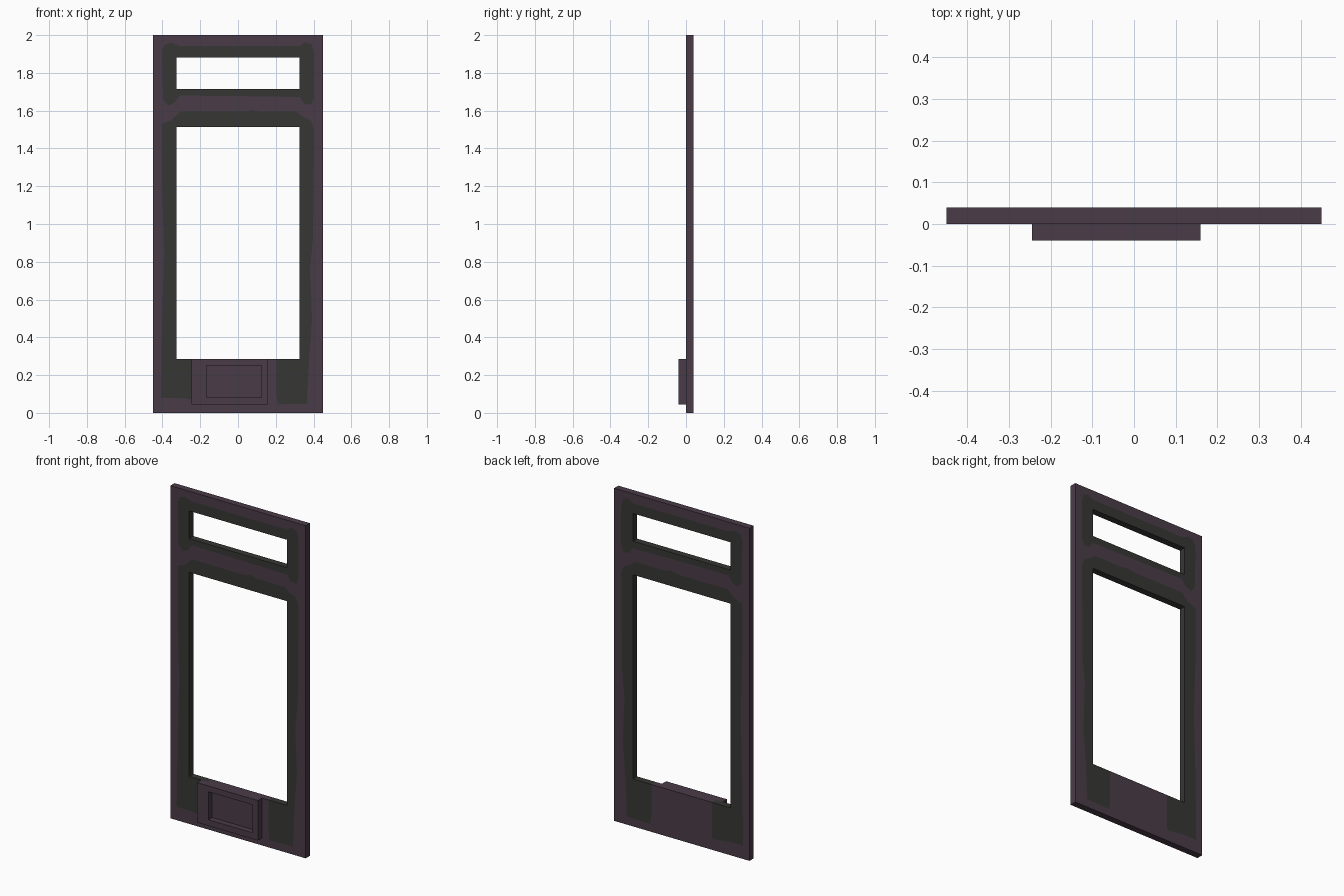
import bpy, bmesh
from mathutils import Vector
from mathutils.geometry import delaunay_2d_cdt

if "Cube" in bpy.data.objects:
    bpy.data.objects.remove(bpy.data.objects["Cube"])


def make_material(name, rgb):
    m = bpy.data.materials.new(name)
    m.diffuse_color = (*rgb, 1)
    m.use_nodes = True
    m.node_tree.nodes["Principled BSDF"].inputs["Base Color"].default_value = m.diffuse_color
    return m


PLUM = make_material("dark_plum_paint", (0.068, 0.045, 0.066))
GREY = make_material("worn_grey", (0.037, 0.038, 0.035))


def rect(x0, x1, z0, z1):
    return [(x0, z0), (x1, z0), (x1, z1), (x0, z1)]


def ccw(loop):
    area = sum(a[0] * b[1] - b[0] * a[1] for a, b in zip(loop, loop[1:] + loop[:1]))
    return loop if area > 0 else loop[::-1]


def new_object(name, bm, mats):
    me = bpy.data.meshes.new(name)
    bm.to_mesh(me)
    bm.free()
    for m in mats:
        me.materials.append(m)
    ob = bpy.data.objects.new(name, me)
    bpy.context.collection.objects.link(ob)
    return ob


# Door outline, two window openings, and the worn patches around them
outer = rect(-.45, .45, 0, 2)
holes = [rect(-.325, .325, 1.715, 1.882), rect(-.325, .325, .285, 1.513)]
worn_upper = [
    (-.403, 1.915), (-.387, 1.95), (-.35, 1.96), (-.31, 1.943), (.328, 1.943),
    (.355, 1.963), (.392, 1.95), (.403, 1.9), (.403, 1.67), (.387, 1.632),
    (.35, 1.637), (.328, 1.672), (.01, 1.677), (-.307, 1.68), (-.334, 1.643),
    (-.371, 1.627), (-.397, 1.66)]
worn_lower = [
    (-.408, .08), (-.403, .44), (-.392, .86), (-.403, 1.24), (-.403, 1.53),
    (-.35, 1.553), (-.307, 1.595), (.04, 1.595), (.08, 1.605), (.117, 1.595),
    (.313, 1.595), (.34, 1.57), (.387, 1.548), (.403, 1.5), (.397, .92),
    (.382, .76), (.392, .49), (.376, .28), (.366, .048), (.21, .045),
    (.202, .1), (.202, .285), (-.202, .285), (-.202, .07), (-.25, .07), (-.31, .08)]

verts, loops = [], []
for loop in [outer, worn_upper, worn_lower] + holes:
    loops.append(list(range(len(verts), len(verts) + len(loop))))
    verts += [Vector(p) for p in ccw(loop)]
pts, _, tris, _, _, origin = delaunay_2d_cdt(verts, [], loops, 0, 1e-5)

# Door slab: drop the openings, colour the worn areas, thicken backwards
bm = bmesh.new()
bv = [bm.verts.new((p.x, 0, p.y)) for p in pts]
for tri, src in zip(tris, origin):
    if 3 in src or 4 in src:
        continue
    f = bm.faces.new([bv[i] for i in tri])
    f.material_index = 1 if (1 in src or 2 in src) else 0
    f.normal_update()
    if f.normal.y > 0:
        f.normal_flip()
door = new_object("door_panel", bm, [PLUM, GREY])
sol = door.modifiers.new("thickness", 'SOLIDIFY')
sol.thickness = 0.04
sol.offset = -1

# Box on the lower front with a recessed pocket
bm = bmesh.new()
x0, x1, z0, z1 = -.245, .16, .045, .285


def ring(r, y):
    return [bm.verts.new((x, y, z)) for x, z in r]


rings = [ring(rect(x0, x1, z0, z1), 0), ring(rect(x0, x1, z0, z1), -.04),
         ring(rect(-.168, .125, .082, .25), -.04), ring(rect(-.168, .125, .082, .25), -.005)]
for a, b in zip(rings, rings[1:]):
    for i in range(4):
        j = (i + 1) % 4
        bm.faces.new((a[i], a[j], b[j], b[i]))
bm.faces.new(rings[0])
bm.faces.new(rings[-1])
bmesh.ops.recalc_face_normals(bm, faces=bm.faces)
new_object("recessed_box", bm, [PLUM])
